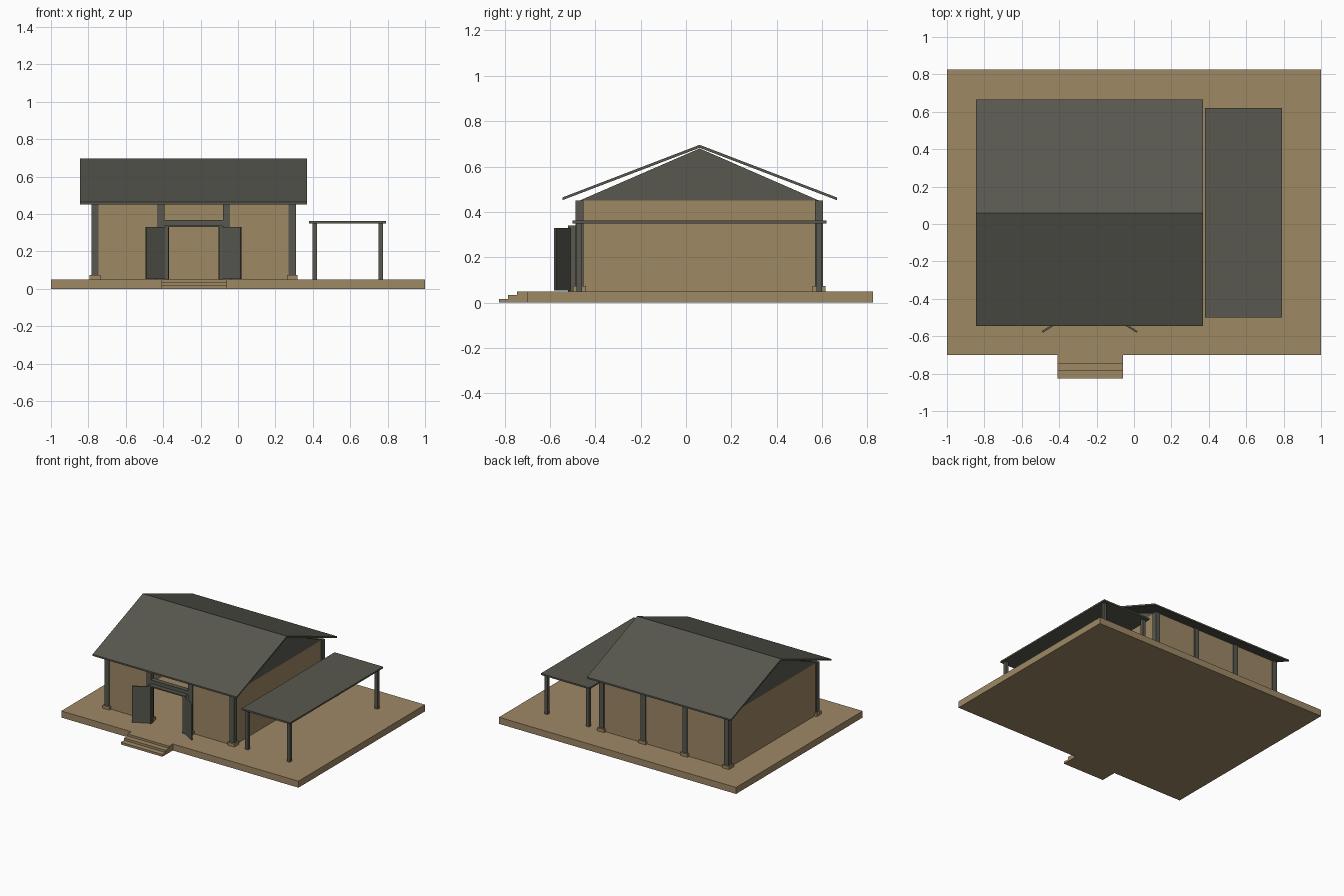
import bpy, bmesh, math
from mathutils import Matrix, Vector

if "Cube" in bpy.data.objects:
    bpy.data.objects.remove(bpy.data.objects["Cube"])


def material(name, rgb):
    m = bpy.data.materials.new(name)
    m.diffuse_color = (*rgb, 1)
    m.use_nodes = True
    m.node_tree.nodes["Principled BSDF"].inputs["Base Color"].default_value = m.diffuse_color
    return m


TAN = material("tan plaster", (0.342, 0.246, 0.130))
DARK = material("dark grey wood", (0.098, 0.098, 0.080))


def finish(name, bm, mat):
    bmesh.ops.recalc_face_normals(bm, faces=bm.faces)
    me = bpy.data.meshes.new(name)
    bm.to_mesh(me)
    bm.free()
    me.materials.append(mat)
    ob = bpy.data.objects.new(name, me)
    bpy.context.collection.objects.link(ob)
    return ob


def box(name, x, y, z, mat):
    """Box from (min, max) pairs."""
    bm = bmesh.new()
    size = Vector([b - a for a, b in (x, y, z)])
    mid = Vector([(a + b) / 2 for a, b in (x, y, z)])
    bmesh.ops.create_cube(bm, size=1, matrix=Matrix.Translation(mid) @ Matrix.Diagonal((*size, 1)))
    return finish(name, bm, mat)


def extrude_x(name, profile, x0, x1, mat):
    """Extrude a (y, z) outline along x."""
    bm = bmesh.new()
    f = bm.faces.new([bm.verts.new((x0, y, z)) for y, z in profile])
    r = bmesh.ops.extrude_face_region(bm, geom=[f])
    bmesh.ops.translate(bm, vec=(x1 - x0, 0, 0),
                        verts=[v for v in r["geom"] if isinstance(v, bmesh.types.BMVert)])
    return finish(name, bm, mat)


def around(c, half):
    return (c - half, c + half)


FLOOR, EAVE = 0.05, 0.45
FRONT, BACK = -0.47, 0.587
POSTS_X = (-0.765, -0.413, -0.061, 0.29)
LEFT, RIGHT = POSTS_X[0], POSTS_X[-1]
RIDGE = 0.06

# Platform and stepped entrance
box("platform", (-1, 1), (-0.70, 0.825), (0, FLOOR), TAN)
extrude_x("entrance_steps",
          [(-0.70, 0), (-0.825, 0), (-0.825, 0.017), (-0.785, 0.017), (-0.785, 0.034),
           (-0.745, 0.034), (-0.745, FLOOR), (-0.70, FLOOR)], -0.41, -0.06, TAN)

# Walls, open in the middle front bay
T = 0.01
box("back_wall", (LEFT, RIGHT), around(BACK, T), (FLOOR, EAVE), TAN)
for side, x in (("left", LEFT), ("right", RIGHT)):
    box(side + "_wall", around(x, T), (FRONT, BACK), (FLOOR, EAVE), TAN)
box("front_wall_left", POSTS_X[:2], around(FRONT, T), (FLOOR, EAVE), TAN)
box("front_wall_right", POSTS_X[2:], around(FRONT, T), (FLOOR, EAVE), TAN)

# House posts on footing stones
for row, y in (("front", FRONT), ("back", BACK)):
    for i, x in enumerate(POSTS_X):
        box(f"{row}_post_{i}", around(x, 0.019), around(y, 0.018), (FLOOR, EAVE), DARK)
        box(f"{row}_footing_{i}", around(x, 0.029), around(y, 0.029), (FLOOR, 0.073), TAN)

# Door frame and lintel
box("door_lintel", POSTS_X[1:3], around(FRONT, 0.018), (0.335, 0.368), DARK)
box("door_frame_top", (-0.39, -0.084), (-0.52, -0.488), (0.33, 0.34), DARK)
for side, x in (("left", -0.381), ("right", -0.093)):
    box(side + "_door_jamb", around(x, 0.009), (-0.52, -0.488), (FLOOR, 0.33), DARK)

# Two open door leaves
for side, s in (("left", -1), ("right", 1)):
    leaf = box(side + "_door_leaf", (0, 0.14), (-0.005, 0.005), (0.053, 0.33), DARK)
    leaf.location = (-0.237 + s * 0.135, -0.503, 0)
    a = math.radians(32)
    leaf.rotation_euler.z = -a if s > 0 else math.pi + a

# Gable body and overhanging roof
extrude_x("gable", [(FRONT, EAVE), (BACK, EAVE), (RIDGE, 0.68)], LEFT - T, RIGHT + T, DARK)
extrude_x("roof", [(-0.545, 0.452), (RIDGE, 0.683), (0.665, 0.452),
                   (0.665, 0.464), (RIDGE, 0.696), (-0.545, 0.464)], -0.845, 0.37, DARK)

# Side canopy on four posts
box("canopy_roof", (0.38, 0.79), (-0.50, 0.62), (0.35, 0.362), DARK)
for row, y in (("front", FRONT), ("back", BACK)):
    for side, x in (("inner", 0.41), ("outer", 0.762)):
        box(f"canopy_{row}_{side}_post", around(x, 0.012), around(y, 0.012), (FLOOR, 0.35), DARK)
